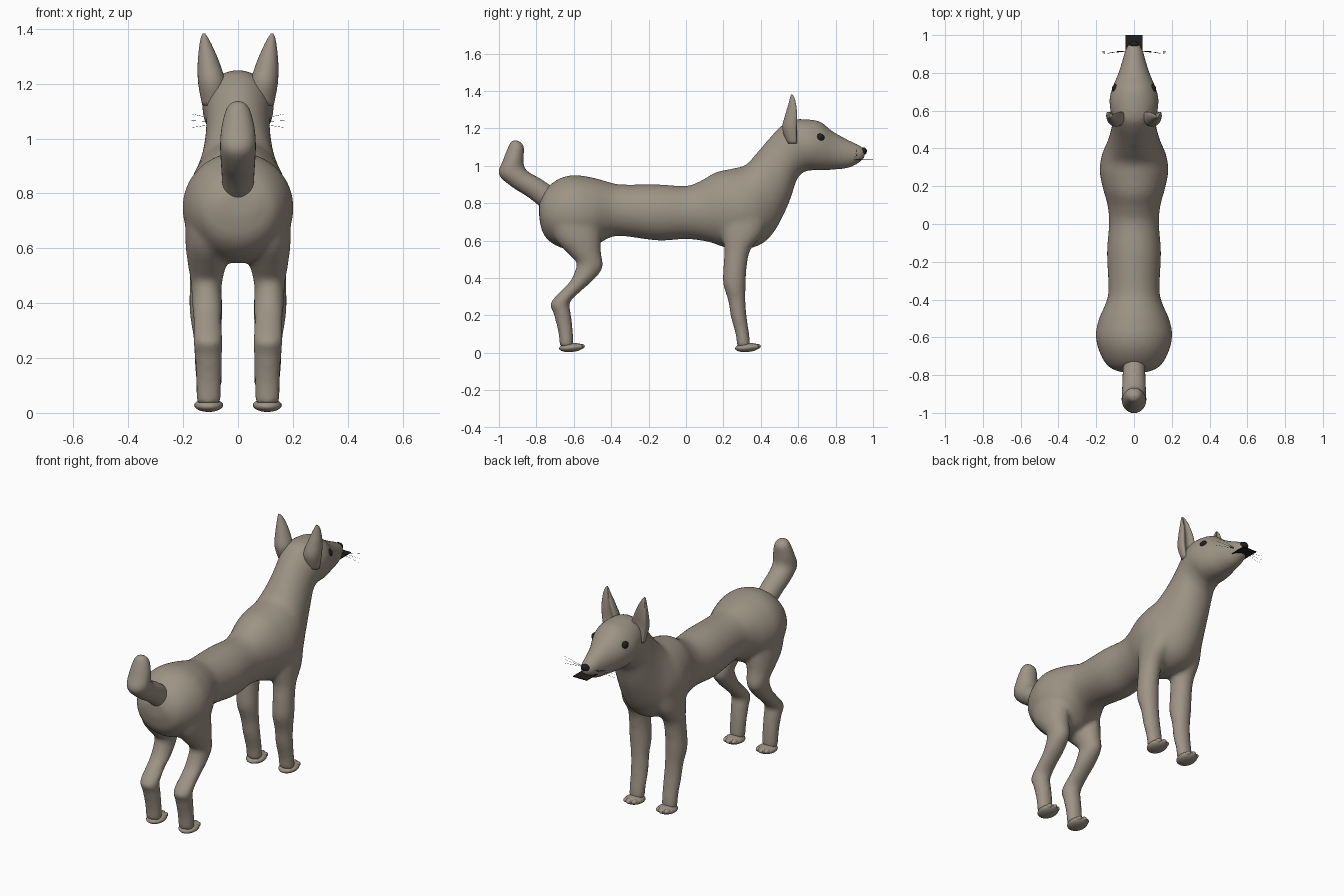
import bpy, bmesh, math
from mathutils import Vector, Matrix


def material(name, rgb):
    m = bpy.data.materials.new(name)
    m.diffuse_color = (*rgb, 1)
    return m


COAT = material("taupe coat", (0.34, 0.295, 0.235))
DARK = material("dark brown black", (0.015, 0.014, 0.013))


def finish(name, bm, mat, smooth=True):
    bmesh.ops.recalc_face_normals(bm, faces=bm.faces)
    me = bpy.data.meshes.new(name)
    for f in bm.faces:
        f.smooth = smooth
    bm.to_mesh(me)
    bm.free()
    me.materials.append(mat)
    ob = bpy.data.objects.new(name, me)
    bpy.context.collection.objects.link(ob)
    return ob


def spline(a, b, c, d, t):
    return [0.5 * (2 * q + (r - p) * t + (2 * p - 5 * q + 4 * r - s) * t * t
                   + (3 * q - p - 3 * r + s) * t ** 3) for p, q, r, s in zip(a, b, c, d)]


def loft(bm, stations, side=1, sides=28, steps=4, cup=0):
    """Closed tube; each station is (y1, z1, y2, z2, x centre, half width)."""
    n = len(stations)
    dense = []
    for i in range(n - 1):
        p = [stations[max(0, min(n - 1, i + k))] for k in (-1, 0, 1, 2)]
        dense += [spline(*p, j / steps) for j in range(steps)]
    dense.append(stations[-1])
    rings = []
    for y1, z1, y2, z2, x, w in dense:
        ring = []
        for k in range(sides):
            a = 2 * math.pi * k / sides
            f = math.cos(a)
            f -= cup * max(0, f) ** 3
            ring.append(bm.verts.new((side * (x + w * math.sin(a)),
                                      (y1 + y2) / 2 + f * (y2 - y1) / 2,
                                      (z1 + z2) / 2 + f * (z2 - z1) / 2)))
        rings.append(ring)
    for r, s in zip(rings, rings[1:]):
        for k in range(sides):
            m = (k + 1) % sides
            bm.faces.new((r[k], r[m], s[m], s[k]))
    bm.faces.new(rings[0])
    bm.faces.new(rings[-1])


def ellipsoid(name, loc, size, mat, tilt=0):
    bm = bmesh.new()
    bmesh.ops.create_uvsphere(bm, u_segments=20, v_segments=12, radius=1)
    bm.transform(Matrix.Translation(loc) @ Matrix.Rotation(tilt, 4, 'X')
                 @ Matrix.Diagonal((*size, 1)))
    return finish(name, bm, mat)


# Rump, torso, chest, neck and head: back point, belly point, half width
TORSO = [
    (-.785, .80, -.785, .72, .07), (-.75, .875, -.76, .63, .135),
    (-.68, .93, -.69, .57, .18), (-.60, .95, -.58, .545, .203),
    (-.50, .937, -.50, .56, .185), (-.42, .915, -.43, .605, .152),
    (-.35, .90, -.35, .625, .135), (-.15, .90, -.15, .60, .143),
    (0, .892, 0, .608, .132), (.08, .92, .12, .593, .14),
    (.16, .965, .22, .56, .165), (.25, .985, .32, .555, .182),
    (.32, 1.005, .41, .585, .17), (.38, 1.07, .48, .66, .142),
    (.44, 1.14, .55, .80, .122), (.50, 1.205, .595, .93, .116),
    (.56, 1.245, .64, .97, .125), (.65, 1.248, .68, .975, .13),
    (.72, 1.235, .74, .975, .112), (.78, 1.187, .80, .98, .086),
    (.86, 1.142, .87, .988, .062), (.93, 1.108, .92, 1.012, .045),
    (.96, 1.085, .955, 1.04, .025)]
# Legs: rear point, front point, x centre, half width
HIND_LEG = [
    (-.74, .74, -.46, .76, .105, .085), (-.70, .61, -.455, .63, .11, .082),
    (-.62, .52, -.455, .54, .113, .068), (-.585, .475, -.445, .455, .115, .056),
    (-.615, .39, -.50, .385, .113, .055), (-.66, .34, -.555, .335, .112, .052),
    (-.725, .265, -.62, .27, .11, .054), (-.71, .215, -.615, .21, .108, .05),
    (-.685, .12, -.605, .12, .107, .047), (-.675, .035, -.60, .035, .107, .046)]
FRONT_LEG = [
    (.18, .76, .44, .76, .105, .065), (.19, .64, .41, .64, .11, .066),
    (.205, .55, .345, .55, .115, .06), (.20, .46, .325, .46, .118, .059),
    (.198, .37, .32, .37, .117, .06), (.225, .28, .318, .28, .112, .052),
    (.24, .19, .325, .19, .108, .05), (.265, .10, .338, .10, .107, .047),
    (.272, .035, .345, .035, .107, .046)]

bm = bmesh.new()
loft(bm, [(a, b, c, d, 0, w) for a, b, c, d, w in TORSO], sides=40)
for s in (-1, 1):
    loft(bm, HIND_LEG, s)
    loft(bm, FRONT_LEG, s)
body = finish("body_and_legs", bm, COAT)
# Fuse the limbs into the torso and soften the joins
fuse = body.modifiers.new("fuse", 'REMESH')
fuse.mode = 'VOXEL'
fuse.voxel_size = 0.012
fuse.use_smooth_shade = True
soft = body.modifiers.new("soften", 'SMOOTH')
soft.factor = 0.5
soft.iterations = 8

# Upturned tail
TAIL = [
    (-.73, .74, -.66, .85, 0, .055), (-.84, .83, -.77, .925, 0, .06),
    (-.93, .887, -.84, .965, 0, .063), (-1.0, .955, -.866, 1.0, 0, .065),
    (-.978, 1.03, -.868, 1.05, 0, .06), (-.95, 1.10, -.868, 1.10, 0, .045),
    (-.935, 1.127, -.885, 1.125, 0, .028), (-.915, 1.136, -.905, 1.136, 0, .008)]
bm = bmesh.new()
loft(bm, TAIL)
finish("tail", bm, COAT)

# Cupped, pointed ears
EAR = [
    (.54, 1.12, .615, 1.12, .09, .04), (.515, 1.20, .625, 1.20, .095, .05),
    (.53, 1.27, .622, 1.27, .106, .041), (.548, 1.33, .605, 1.33, .116, .026),
    (.557, 1.365, .588, 1.365, .122, .014), (.562, 1.382, .57, 1.382, .124, .005)]
for s, side in ((-1, "left"), (1, "right")):
    bm = bmesh.new()
    loft(bm, EAR, s, cup=0.9)
    finish(side + "_ear", bm, COAT)

    # Flat paws with a row of toes
    for part, y in (("front", .328), ("hind", -.613)):
        ellipsoid(f"{side}_{part}_paw", (s * .107, y, .028), (.053, .066, .024), COAT, .08)
        for k in (-1, 0, 1):
            ellipsoid(f"{side}_{part}_toe", (s * .107 + k * .026, y + .05 - .01 * abs(k), .034),
                      (.016, .022, .014), COAT)

    # Eyes
    ellipsoid(side + "_eye", (s * .097, .716, 1.15), (.02, .024, .022), DARK)

    # Whiskers
    for k, z in enumerate((1.04, 1.065, 1.09)):
        a, b = Vector((s * .035, .915, 1.06)), Vector((s * .17, .90 + .006 * k, z))
        d = b - a
        bm = bmesh.new()
        bmesh.ops.create_cone(bm, cap_ends=True, segments=4, radius1=.001,
                              radius2=.0004, depth=d.length)
        bm.transform(Matrix.Translation((a + b) / 2) @ d.to_track_quat('Z', 'Y').to_matrix().to_4x4())
        finish(side + "_whisker", bm, DARK, False)

# Nose tip and thin mouth plate
ellipsoid("nose", (0, .95, 1.078), (.026, .017, .02), DARK)
bm = bmesh.new()
bmesh.ops.create_cube(bm, size=1)
bm.transform(Matrix.Translation((0, .945, 1.032)) @ Matrix.Diagonal((.092, .11, .004, 1)))
finish("mouth_plate", bm, DARK, False)
